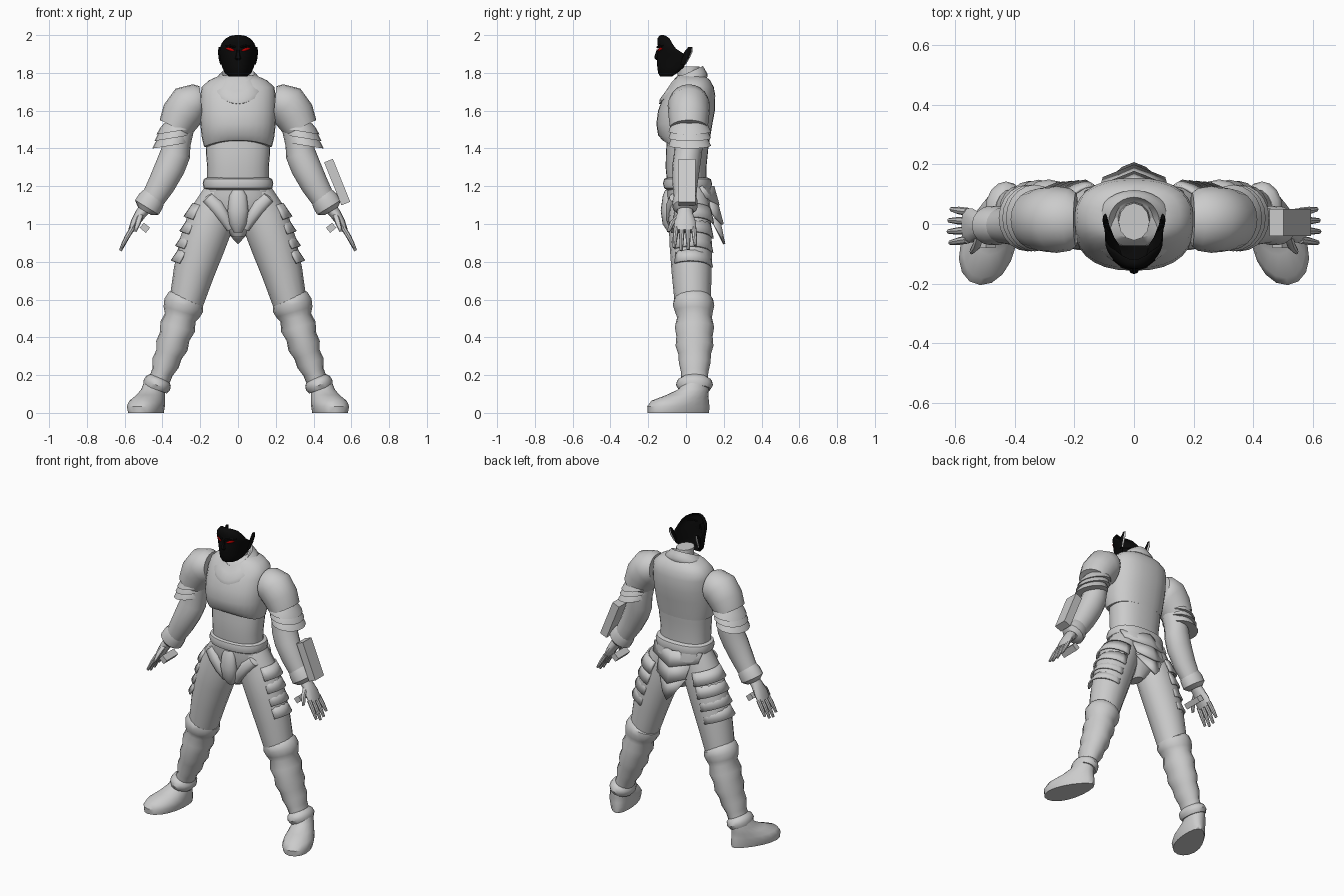
import bpy, bmesh, math
from mathutils import Vector, Matrix


def material(name, rgb):
    m = bpy.data.materials.new(name)
    m.diffuse_color = (*rgb, 1)
    return m


GREY = material("armour_grey", (0.6, 0.6, 0.6))
BLACK = material("mask_black", (0.003, 0.003, 0.003))
RED = material("eye_red", (0.55, 0.0, 0.0))


def finish(name, bm, mat=GREY, mirror=False, thick=0):
    bmesh.ops.recalc_face_normals(bm, faces=bm.faces)
    me = bpy.data.meshes.new(name)
    bm.to_mesh(me)
    bm.free()
    me.materials.append(mat)
    ob = bpy.data.objects.new(name, me)
    bpy.context.collection.objects.link(ob)
    if thick:
        s = ob.modifiers.new("thickness", 'SOLIDIFY')
        s.thickness = thick
    if mirror:
        ob.modifiers.new("mirror", 'MIRROR')
    return ob


def skin(bm, rows, closed, caps):
    """Bridge rows of points with quads."""
    rows = [[bm.verts.new(p) for p in r] for r in rows]
    n = len(rows[0])
    for a, b in zip(rows, rows[1:]):
        for i in range(n if closed else n - 1):
            j = (i + 1) % n
            bm.faces.new((a[i], a[j], b[j], b[i]))
    if caps:
        bm.faces.new(rows[0])
        bm.faces.new(rows[-1])


def limb(name, rings, n=16, ang=None, arc=None, mirror=True, caps=True, thick=0, mat=GREY):
    """Rings (x, y, z, rx, ry) set square to a path in the x-z plane."""
    rows = []
    for i, (x, y, z, rx, ry) in enumerate(rings):
        a, b = rings[max(i - 1, 0)], rings[min(i + 1, len(rings) - 1)]
        t = Vector((b[0] - a[0], b[2] - a[2])).normalized()
        ux, uz = (-t.y, t.x) if ang is None else (math.cos(ang), math.sin(ang))
        if arc:
            th = [math.radians(arc[0] + (arc[1] - arc[0]) * k / (n - 1)) for k in range(n)]
        else:
            th = [2 * math.pi * k / n for k in range(n)]
        rows.append([(x + ux * rx * math.cos(q), y + ry * math.sin(q), z + uz * rx * math.cos(q)) for q in th])
    bm = bmesh.new()
    skin(bm, rows, not arc, caps and not arc)
    return finish(name, bm, mat, mirror, thick)


def trunk(name, rings, n=28, tilt=0, p=0.85, caps=True, vee=0, point=0):
    """Level rings (z, front y, back y, half width); tilt raises the back, vee lifts
    the lower front edge, point pulls the front centre down to a tip."""
    rows = []
    for z, yf, yb, rx in rings:
        row = []
        for k in range(n):
            q = 2 * math.pi * k / n
            c, s = math.cos(q), math.sin(q)
            x = math.copysign(abs(c) ** p, c) * rx
            y = math.copysign(abs(s) ** p, s) * (yb - yf) / 2
            lift = vee * max(0, -s) ** 2 * max(0, 1 - (z - rings[0][0]) / 0.08)
            row.append((x, (yf + yb) / 2 + y, z + tilt * y + lift - point * max(0, -s) ** 6))
        rows.append(row)
    bm = bmesh.new()
    skin(bm, rows, True, caps)
    return finish(name, bm)


def box(name, centre, size, angle, mirror=False):
    bm = bmesh.new()
    m = Matrix.Translation(centre) @ Matrix.Rotation(angle, 4, 'Y') @ Matrix.Diagonal((*size, 1))
    bmesh.ops.create_cube(bm, size=1, matrix=m)
    return finish(name, bm, GREY, mirror)


# Body core
trunk("breastplate", [(1.405, -.1, .105, .165), (1.41, -.125, .119, .18), (1.46, -.148, .128, .192), (1.53, -.157, .14, .2),
                      (1.6, -.148, .153, .202), (1.68, -.118, .155, .2), (1.725, -.09, .147, .192),
                      (1.76, -.068, .128, .155), (1.785, -.045, .1, .1)], vee=.035)
trunk("abdomen", [(1.22, -.1, .108, .163), (1.3, -.108, .108, .163), (1.38, -.106, .116, .17), (1.46, -.1, .124, .172)])
trunk("pelvis", [(.93, -.03, .07, .03), (1.0, -.07, .12, .09), (1.08, -.09, .14, .16),
                 (1.15, -.1, .145, .188), (1.24, -.095, .12, .165)])
trunk("belt", [(1.18, -.1, .12, .165), (1.19, -.116, .134, .181), (1.215, -.122, .138, .187),
               (1.238, -.116, .131, .181), (1.246, -.1, .115, .165)])
trunk("collar", [(1.7, -.11, .1, .12), (1.715, -.142, .112, .142), (1.738, -.14, .114, .138),
                 (1.768, -.11, .102, .112), (1.797, -.085, .09, .086), (1.78, -.06, .08, .065)], tilt=.45, p=1, point=.022)
trunk("neck", [(1.74, -.035, .085, .06), (1.79, -.045, .076, .054), (1.835, -.055, .07, .052)], n=12, p=1)
limb("codpiece", [(0, -.09, 1.18, .03, .02), (0, -.097, 1.15, .046, .026), (0, -.098, 1.07, .055, .036),
                  (0, -.088, 1.0, .046, .036), (0, -.07, .955, .022, .025)], mirror=False)
limb("hip_strap", [(.175, .02, 1.16, .028, .03), (.16, -.062, 1.14, .034, .026), (.115, -.085, 1.095, .036, .022),
                   (.07, -.085, 1.03, .03, .022), (.04, -.065, .97, .018, .018)], n=10)

# Ridged tail plates hanging from the belt
for k, (z0, z1, w0, w1, y0, y1) in enumerate([(1.2, 1.1, .175, .165, .15, .178), (1.12, 1.0, .115, .105, .168, .2),
                                              (1.03, .895, .1, .04, .18, .208)]):
    bm = bmesh.new()
    skin(bm, [[(-w, y - w * .4, z + d), (0, y, z), (w, y - w * .4, z + d)]
              for z, w, y, d in ((z0, w0, y0, 0), (z1, w1, y1, .04))], False, False)
    finish(f"tail_plate_{k + 1}", bm, thick=.012)

# Arms
limb("shoulder_guard", [(.195, .015, 1.645, .085, .09), (.215, .015, 1.643, .1, .105), (.26, .015, 1.628, .113, .112),
                        (.3, .015, 1.575, .108, .108), (.332, .015, 1.51, .092, .1)], n=20)
for k, (x, z) in enumerate([(.318, 1.545), (.33, 1.51), (.342, 1.47)]):
    limb(f"arm_plate_{k + 1}", [(x, .018, z, .075, .085), (x + .007, .018, z - .025, .091, .1),
                                (x + .015, .02, z - .055, .099, .112)], n=20, ang=-.16)
limb("arm", [(.29, .015, 1.56, .07, .075), (.322, .015, 1.43, .072, .075), (.332, .01, 1.37, .08, .074),
             (.36, .0, 1.3, .08, .074), (.405, -.005, 1.21, .073, .066), (.455, -.005, 1.125, .062, .058)])
limb("glove_cuff", [(.443, -.005, 1.15, .062, .058), (.459, -.005, 1.125, .072, .066), (.482, -.005, 1.088, .074, .066),
                    (.494, -.005, 1.068, .042, .045)])
limb("palm", [(.475, -.005, 1.1, .035, .04), (.515, -.005, 1.055, .03, .042), (.543, -.005, 1.01, .025, .057),
              (.567, -.005, .965, .015, .058)], n=12)
for k in range(4):
    y, drop = -.052 + .031 * k, (.0, .016, .01, -.012)[k]
    limb(f"finger_{k + 1}", [(.558, y, .98, .014, .014), (.588, y * 1.1, .93, .013, .013),
                             (.617 + drop / 3, y * 1.2, .875 - drop, .008, .008)], n=8)
limb("thumb", [(.515, -.03, 1.05, .016, .018), (.528, -.07, 1.01, .015, .016), (.545, -.092, .96, .008, .01)], n=8)
box("grip_bar", (.493, -.02, .98), (.042, .12, .035), -.7, mirror=True)
box("forearm_device", (.525, .005, 1.222), (.05, .09, .245), math.radians(-22))

# Legs
limb("thigh", [(.095, .02, 1.16, .09, .1), (.14, .02, 1.03, .125, .112), (.19, .025, .89, .122, .112),
               (.235, .03, .74, .108, .106), (.275, .035, .58, .09, .095)])
for k in range(4):
    x, z, r = .125 + .0245 * k, 1.075 - .077 * k, .127 - .002 * k
    limb(f"thigh_plate_{k + 1}", [(x, .025, z, r - .006, r - .018), (x + .025, .025, z - .078, r + .018, r - .002)],
         n=12, arc=(-48, 85), thick=.01)
limb("boot", [(.27, .04, .61, .085, .09), (.276, .04, .6, .1, .104), (.287, .04, .57, .108, .11),
              (.298, .042, .535, .1, .1), (.306, .045, .505, .084, .092), (.32, .045, .455, .095, .104),
              (.335, .045, .405, .081, .096), (.35, .045, .355, .087, .1), (.365, .046, .31, .071, .086),
              (.383, .046, .265, .074, .084), (.4, .046, .215, .057, .072), (.425, .046, .15, .055, .07)])
limb("ankle_cuff", [(.415, .045, .185, .055, .07), (.421, .045, .17, .07, .092), (.43, .045, .147, .075, .098),
                    (.438, .045, .125, .066, .085)])
foot = []
for z, yc, ry, rx, toe in [(0, -.055, .17, .08, .24), (.035, -.055, .172, .088, .24), (.065, -.045, .158, .083, .16),
                           (.095, -.005, .115, .07, 0), (.125, .03, .083, .06, 0), (.165, .045, .065, .05, 0)]:
    row = []
    for k in range(18):
        q = 2 * math.pi * k / 18
        s = math.sin(q)
        p = Vector((rx * math.cos(q) * (1 - toe * s), yc + ry * s - .045, z))
        p.rotate(Matrix.Rotation(.34, 3, 'Z'))
        row.append(p + Vector((.445, .055, 0)))
    foot.append(row)
bm = bmesh.new()
skin(bm, foot, True, True)
finish("foot", bm, mirror=True)

# Mask: front half shell, open behind (z, half width, front y, rear y)
FACE = [(1.782, .05, -.138, -.072), (1.8, .07, -.148, -.045), (1.83, .084, -.152, -.01), (1.865, .093, -.154, 0),
        (1.9, .099, -.152, -.012), (1.93, .097, -.146, -.055), (1.96, .085, -.152, -.075), (1.983, .064, -.15, -.088),
        (1.995, .042, -.143, -.105), (2.0, .015, -.134, -.118)]


def face_y(x, z):
    for a, b in zip(FACE, FACE[1:]):
        if a[0] <= z <= b[0]:
            f = (z - a[0]) / (b[0] - a[0])
            rx, yf, yb = (a[i] + (b[i] - a[i]) * f for i in (1, 2, 3))
            return yb + (yf - yb) * math.sqrt(max(0, 1 - (x / rx) ** 2))


bm = bmesh.new()
skin(bm, [[(rx * math.cos(math.pi * k / 16), yb + (yf - yb) * math.sin(math.pi * k / 16), z) for k in range(17)]
          for z, rx, yf, yb in FACE], False, True)
finish("mask", bm, BLACK, thick=.004)
limb("nose", [(0, -.146, 1.925, .006, .008), (0, -.153, 1.895, .011, .012), (0, -.156, 1.877, .016, .012),
              (0, -.15, 1.868, .01, .006)], n=8, mirror=False, mat=BLACK)
limb("brow", [(.012, -.149, 1.936, .006, .008), (.04, -.14, 1.944, .006, .008), (.07, -.115, 1.945, .004, .008)],
     n=8, mat=BLACK)

# Slanted eye plates laid on the mask surface
bm = bmesh.new()
rows = []
for k in range(7):
    x = .02 + .045 * k / 6
    h = .0075 * math.sin(math.pi * (k + .6) / 7.2)
    zc = 1.919 + .011 * k / 6
    rows.append([(x, face_y(x, zc + d) - .005, zc + d) for d in (h, -h)])
skin(bm, rows, False, False)
finish("eye", bm, RED, True, .004)

# Ears, grey on the rear faces
ear = limb("ear", [(.088, -.014, 1.845, .007, .014), (.094, .0, 1.88, .009, .02), (.097, .012, 1.91, .009, .022),
                   (.097, .024, 1.938, .006, .011)], n=8, mat=BLACK)
ear.data.materials.append(GREY)
for f in ear.data.polygons:
    f.material_index = 1 if f.normal.y > .3 else 0

# Smooth rounded parts, keep hard edges
for ob in bpy.context.scene.objects:
    ob.select_set(True)
    bpy.context.view_layer.objects.active = ob
bpy.ops.object.shade_smooth_by_angle(angle=math.radians(40))
